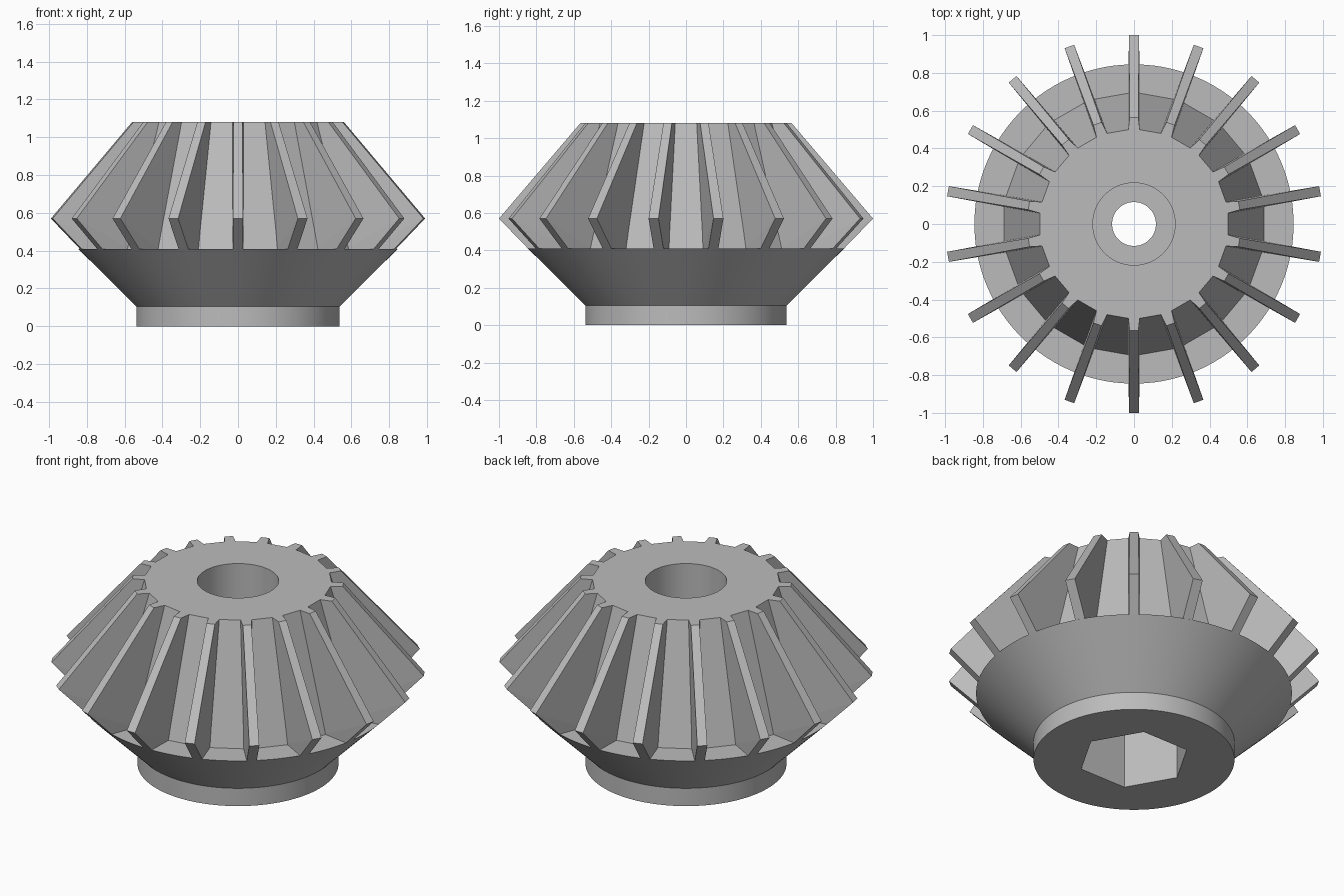
import bpy, bmesh, math
from math import cos, sin, pi, radians

cube = bpy.data.objects.get("Cube")
if cube:
    bpy.data.objects.remove(cube, do_unlink=True)

TEETH = 18
SEGMENTS = 144
LEDGE_Z, TOP_Z = 0.41, 1.08

steel = bpy.data.materials.new("plain_grey")
steel.use_nodes = True
GREY = (0.5, 0.5, 0.5, 1)
steel.diffuse_color = GREY
steel.node_tree.nodes["Principled BSDF"].inputs["Base Color"].default_value = GREY


def make_object(name, bm):
    bmesh.ops.recalc_face_normals(bm, faces=bm.faces)
    mesh = bpy.data.meshes.new(name)
    bm.to_mesh(mesh)
    bm.free()
    mesh.materials.append(steel)
    obj = bpy.data.objects.new(name, mesh)
    bpy.context.collection.objects.link(obj)
    return obj


def select_only(obj):
    bpy.ops.object.select_all(action='DESELECT')
    obj.select_set(True)
    bpy.context.view_layer.objects.active = obj


def facet_radius(apothem, angle):
    """Radius of a polygon whose corners sit under the teeth."""
    step = 2 * pi / TEETH
    offset = (angle + step / 2) % step - step / 2
    return apothem / cos(offset)


# Body: round hub and cone, flat ledge, faceted root cone
def build_body():
    profile = [(0.538, 0, False), (0.538, 0.105, False), (0.845, LEDGE_Z, False),
               (0.687, LEDGE_Z, True), (0.497, TOP_Z, True)]
    bm = bmesh.new()
    rings = []
    for radius, z, faceted in profile:
        ring = []
        for i in range(SEGMENTS):
            a = 2 * pi * i / SEGMENTS
            r = facet_radius(radius, a) if faceted else radius
            ring.append(bm.verts.new((r * cos(a), r * sin(a), z)))
        rings.append(ring)
    for low, high in zip(rings, rings[1:]):
        for i in range(SEGMENTS):
            j = (i + 1) % SEGMENTS
            bm.faces.new((low[i], low[j], high[j], high[i]))
    bm.faces.new(rings[0])
    bm.faces.new(rings[-1])
    return make_object("gear_body", bm)


def cut_hole(body, name, sides, radius, z0, z1):
    bm = bmesh.new()
    bottom = [bm.verts.new((radius * cos(2 * pi * i / sides),
                            radius * sin(2 * pi * i / sides), z0)) for i in range(sides)]
    face = bm.faces.new(bottom)
    grown = bmesh.ops.extrude_face_region(bm, geom=[face])["geom"]
    bmesh.ops.translate(bm, vec=(0, 0, z1 - z0),
                        verts=[v for v in grown if isinstance(v, bmesh.types.BMVert)])
    cutter = make_object(name, bm)
    cutter.hide_render = True
    mod = body.modifiers.new(name, 'BOOLEAN')
    mod.operation = 'DIFFERENCE'
    mod.solver = 'EXACT'
    mod.object = cutter
    select_only(body)
    bpy.ops.object.modifier_apply(modifier=mod.name)
    bpy.data.objects.remove(cutter, do_unlink=True)


# Teeth: one thin fin repeated around the axis
def build_teeth():
    # radius, height, half width
    outline = [(0.682, LEDGE_Z, 0.03), (0.5, TOP_Z, 0.03), (0.565, TOP_Z, 0.023),
               (1.0, 0.57, 0.027), (0.845, LEDGE_Z, 0.027)]
    bm = bmesh.new()
    for k in range(TEETH):
        a = radians(90) + 2 * pi * k / TEETH
        sides = []
        for s in (-1, 1):
            sides.append([bm.verts.new((r * cos(a) - s * w * sin(a),
                                        r * sin(a) + s * w * cos(a), z))
                          for r, z, w in outline])
        for v in sides:
            bm.faces.new(v[:4])
            bm.faces.new((v[0], v[3], v[4]))
        p, q = sides
        for i in (1, 2, 3):
            bm.faces.new((p[i], p[i + 1], q[i + 1], q[i]))
        # hidden root face keeps the normals consistent
        bm.faces.new((p[0], p[1], q[1], q[0]))
        bm.faces.new((p[4], p[0], q[0], q[4]))
    return make_object("gear_teeth", bm)


body = build_body()
# Hex socket below, round recess above, through bore between them
cut_hole(body, "hex_socket", 6, 0.3, -0.1, 0.45)
cut_hole(body, "top_recess", 72, 0.218, 0.65, 1.2)
cut_hole(body, "through_bore", 72, 0.116, 0.4, 0.7)
select_only(body)
bpy.ops.object.shade_smooth_by_angle(angle=radians(15))

build_teeth()
